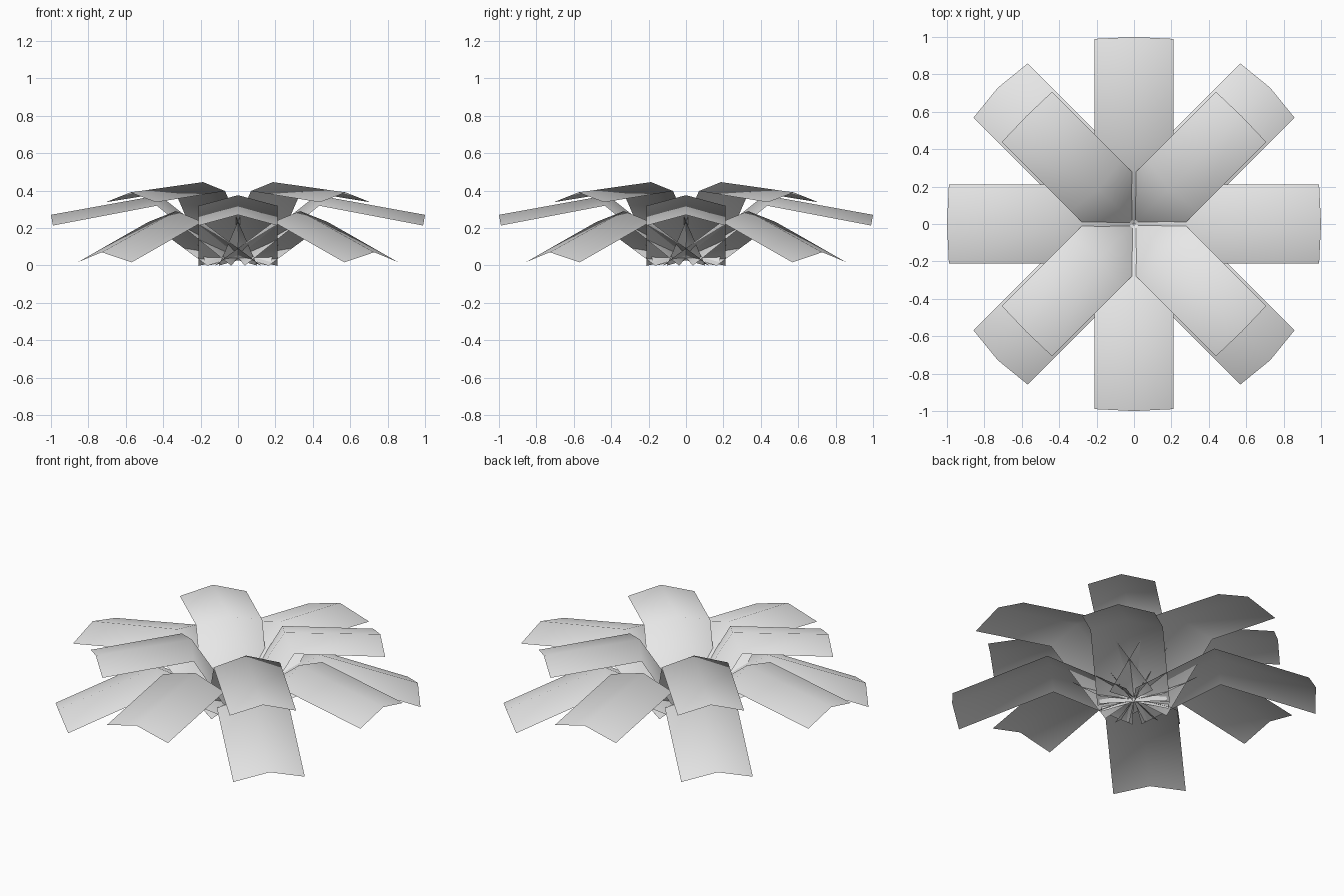
import bpy
import math
from mathutils import Vector, Matrix

cube = bpy.data.objects.get("Cube")
if cube:
    bpy.data.objects.remove(cube, do_unlink=True)

# One pale grey for every leaf
grey = bpy.data.materials.new("pale_grey")
grey.use_nodes = True
colour = (0.8, 0.8, 0.8, 1)
grey.diffuse_color = colour
grey.node_tree.nodes["Principled BSDF"].inputs["Base Color"].default_value = colour


def leaf_mesh(name, bend, tip, half_width, fold):
    """Folded strip along +x: base, bend and tip rows, ridge raised above both edges."""
    bend, tip = Vector(bend), Vector(tip)
    stem_angle = math.atan2(bend.y, bend.x)
    base = Vector((0, fold * math.cos(stem_angle)))
    stem = (bend - base).normalized()
    blade = (tip - bend).normalized()
    verts, faces = [], []
    for point, along in ((base, stem), (bend, (stem + blade).normalized()), (tip, blade)):
        normal = Vector((-along.y, along.x))
        edge = point - normal * fold
        verts += [(edge.x, -half_width, edge.y),
                  (point.x, 0, point.y),
                  (edge.x, half_width, edge.y)]
    for row in range(2):
        for col in range(2):
            a = row * 3 + col
            faces.append((a, a + 3, a + 4, a + 1))
    mesh = bpy.data.meshes.new(name)
    mesh.from_pydata(verts, [], faces)
    mesh.materials.append(grey)
    mesh.shade_smooth()
    return mesh


def leaf_ring(name, first_angle, bend, tip, half_width, fold):
    """Four copies of one leaf around the centre."""
    mesh = leaf_mesh(name, bend, tip, half_width, fold)
    for i in range(4):
        leaf = bpy.data.objects.new(f"{name}_{i + 1}", mesh)
        leaf.matrix_world = Matrix.Rotation(math.radians(first_angle + 90 * i), 4, "Z")
        bpy.context.collection.objects.link(leaf)


# Three tiers: drooping, spreading and upright leaves
leaf_ring("lower_leaf", 45, (0.47, 0.29), (1.03, 0.07), 0.205, 0.058)
leaf_ring("middle_leaf", 0, (0.42, 0.375), (1.0, 0.27), 0.21, 0.058)
leaf_ring("upper_leaf", 45, (0.265, 0.445), (0.815, 0.39), 0.19, 0.053)
